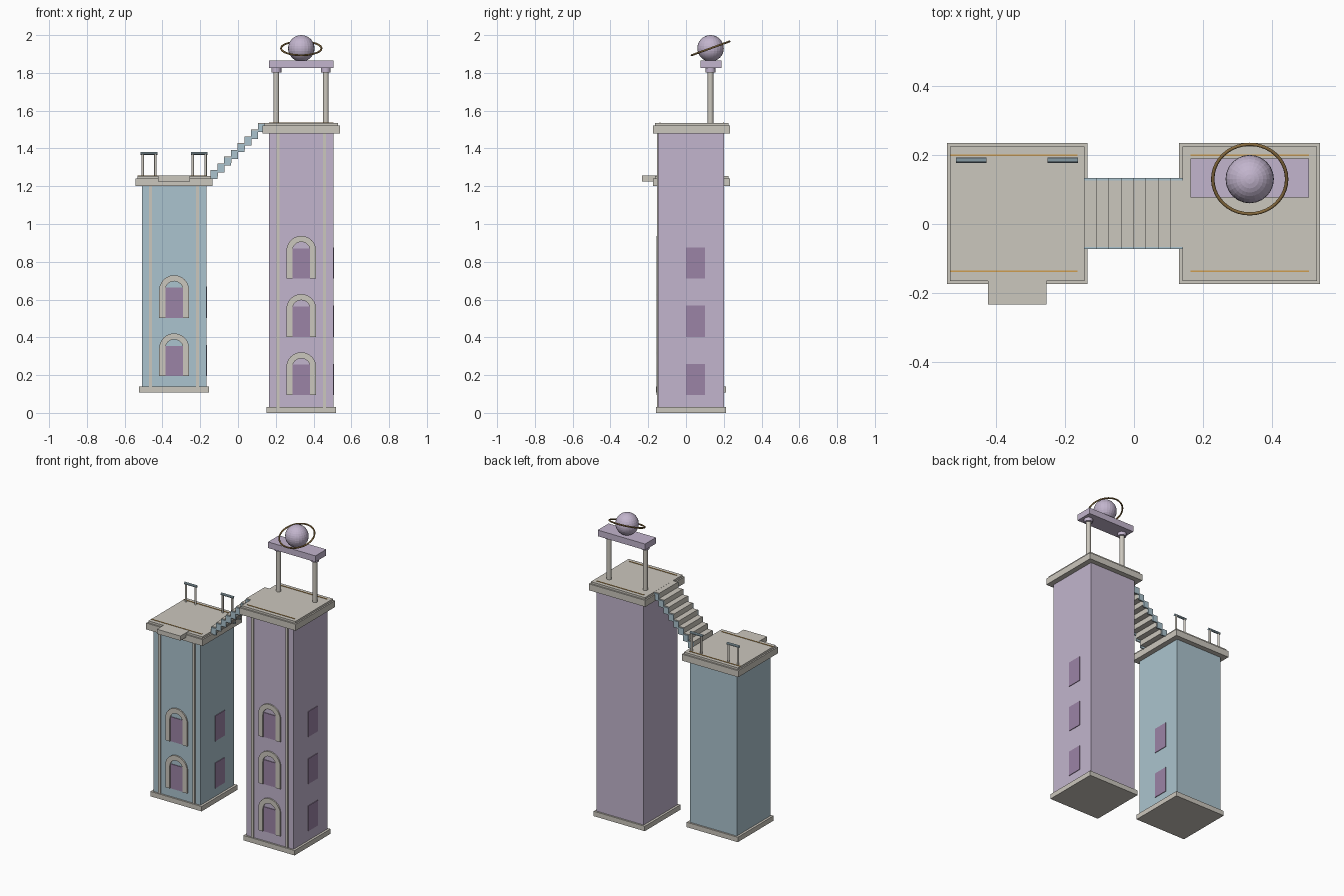
import bpy, bmesh, math
from mathutils import Matrix

if "Cube" in bpy.data.objects:
    bpy.data.objects.remove(bpy.data.objects["Cube"])


def material(name, r, g, b):
    m = bpy.data.materials.new(name)
    m.diffuse_color = (r, g, b, 1)
    m.use_nodes = True
    m.node_tree.nodes["Principled BSDF"].inputs["Base Color"].default_value = m.diffuse_color
    return m


LILAC = material("lilac", 0.54, 0.46, 0.61)
BLUE = material("pale blue", 0.41, 0.55, 0.62)
STONE = material("cream stone", 0.60, 0.57, 0.51)
PURPLE = material("window purple", 0.33, 0.23, 0.38)
BRASS = material("brass", 0.25, 0.15, 0.05)
GOLD = material("gold", 0.62, 0.34, 0.08)


def finish(name, bm, mat):
    bmesh.ops.recalc_face_normals(bm, faces=bm.faces)
    me = bpy.data.meshes.new(name)
    bm.to_mesh(me)
    bm.free()
    me.materials.append(mat)
    ob = bpy.data.objects.new(name, me)
    bpy.context.collection.objects.link(ob)
    return ob


def box(name, x, y, z, mat):
    """Box from (min, max) pairs on each axis."""
    bm = bmesh.new()
    bmesh.ops.create_cube(bm, size=1)
    for v in bm.verts:
        v.co = [lo + (c + 0.5) * (hi - lo) for c, (lo, hi) in zip(v.co, (x, y, z))]
    return finish(name, bm, mat)


def around(c, half):
    return (c - half, c + half)


def cylinder(name, x, y, z0, z1, r, mat, sides=16):
    bm = bmesh.new()
    bmesh.ops.create_cone(bm, cap_ends=True, segments=sides, radius1=r, radius2=r, depth=z1 - z0,
                          matrix=Matrix.Translation((x, y, (z0 + z1) / 2)))
    ob = finish(name, bm, mat)
    for p in ob.data.polygons:
        p.use_smooth = abs(p.normal.z) < 0.5
    return ob


CY = 0.027                      # shared tower centre line
FRONT = CY - 0.174              # front wall plane


def arch_frame(name, cx, z0):
    """Stone surround: two jambs joined by a half-round arch."""
    spring, outer, inner, n = z0 + 0.147, 0.079, 0.047, 12
    pair = []
    for r in (outer, inner):
        pts = [(cx - r, z0)]
        pts += [(cx - r * math.cos(math.pi * i / n), spring + r * math.sin(math.pi * i / n))
                for i in range(n + 1)]
        pts.append((cx + r, z0))
        pair.append(pts)
    bm = bmesh.new()
    rows = [[bm.verts.new((x, FRONT + dy, z)) for x, z in pts]
            for dy in (0.002, -0.009) for pts in pair]
    ob, ib, of, jf = rows
    for i in range(n + 2):
        for a, b in ((of, jf), (jf, ib), (ib, ob), (ob, of)):
            bm.faces.new((a[i], a[i + 1], b[i + 1], b[i]))
    for i in (0, -1):
        bm.faces.new((ob[i], of[i], jf[i], ib[i]))
    return finish(name, bm, STONE)


def tower(tag, cx, z0, ztop, wall, sills):
    # plinth, shaft, stepped roof
    box(tag + "_plinth", around(cx, 0.185), around(CY, 0.185), (z0, z0 + 0.032), STONE)
    box(tag + "_shaft", around(cx, 0.17), around(CY, 0.174), (z0 + 0.03, ztop + 0.01), wall)
    box(tag + "_cornice", around(cx, 0.204), around(CY + 0.003, 0.204), (ztop, ztop + 0.042), STONE)
    box(tag + "_roof_deck", around(cx, 0.195), around(CY + 0.003, 0.195),
        (ztop + 0.04, ztop + 0.055), STONE)
    # front pilaster strips
    for s in (-1, 1):
        box(tag + "_pilaster", around(cx + s * 0.124, 0.008), (FRONT - 0.007, FRONT + 0.002),
            (z0 + 0.03, ztop + 0.005), STONE)
    # arched front windows and plain side windows
    for z in sills:
        arch_frame(tag + "_window_arch", cx, z)
        box(tag + "_front_window", around(cx, 0.046), (FRONT - 0.004, FRONT + 0.003),
            (z, z + 0.16), PURPLE)
        box(tag + "_side_window", (cx + 0.167, cx + 0.174), (0, 0.1), (z, z + 0.165), PURPLE)


tower("tall_tower", 0.335, 0.0, 1.48, LILAC, (0.095, 0.403, 0.711))
tower("short_tower", -0.338, 0.108, 1.2, BLUE, (0.195, 0.503))

# thin gold inlay lines on the roofs
for x, z in (((0.164, 0.506), 1.535), ((-0.532, -0.164), 1.255)):
    for y in (-0.137, 0.199):
        box("roof_inlay", x, around(y, 0.002), (z - 0.002, z + 0.003), GOLD)

# balcony ledge on the short tower
box("balcony_ledge", (-0.423, -0.253), (-0.233, -0.14), (1.226, 1.256), STONE)

# two rail frames on the short roof
for cx in (-0.471, -0.206):
    for s in (-1, 1):
        cylinder("rail_post", cx + s * 0.034, 0.185, 1.25, 1.372, 0.007, STONE, 10)
    bm = bmesh.new()
    bmesh.ops.create_cone(bm, cap_ends=True, segments=10, radius1=0.008, radius2=0.008, depth=0.088,
                          matrix=Matrix.Translation((cx, 0.185, 1.374)) @ Matrix.Rotation(math.pi / 2, 4, 'Y'))
    finish("rail_bar", bm, BLUE)

# stair bridge: stone treads with blue end plates
for i in range(8):
    x0 = -0.145 + i * 0.0357
    top = 1.286 + i * 0.0355
    box("stair_tread", (x0, x0 + 0.038), (-0.066, 0.126), (top - 0.034, top), STONE)
    for y in (-0.069, 0.129):
        box("stair_end_plate", (x0, x0 + 0.037), around(y, 0.004), (top - 0.048, top - 0.004), BLUE)

# rooftop portal: columns, capitals, lintel
for x in (0.203, 0.465):
    cylinder("portal_column", x, 0.13, 1.53, 1.81, 0.015, STONE)
    cylinder("portal_capital", x, 0.13, 1.803, 1.828, 0.026, LILAC)
box("portal_lintel", (0.164, 0.506), (0.077, 0.189), (1.825, 1.865), LILAC)

# ringed globe
bm = bmesh.new()
bmesh.ops.create_uvsphere(bm, u_segments=24, v_segments=16, radius=0.07,
                          matrix=Matrix.Translation((0.335, 0.13, 1.93)))
finish("globe", bm, LILAC)
bpy.ops.mesh.primitive_torus_add(major_radius=0.107, minor_radius=0.005, major_segments=40,
                                 minor_segments=8, location=(0.335, 0.13, 1.93),
                                 rotation=(math.radians(20), 0, 0))
ring = bpy.context.object
ring.name = "globe_ring"
ring.data.materials.append(BRASS)
bpy.ops.object.shade_smooth()
